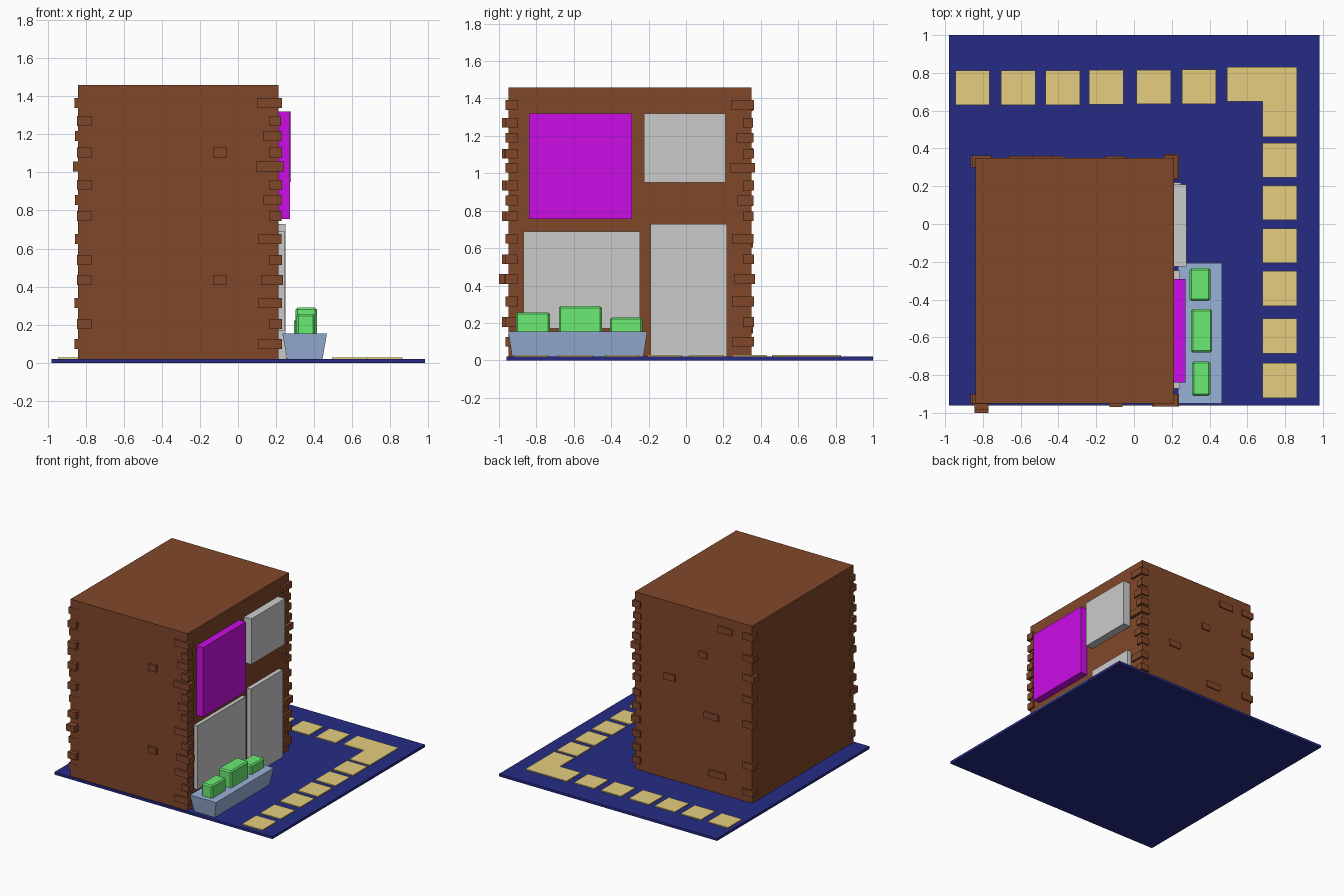
import bpy


def material(name, rgb):
    """Material from a display colour, converted to linear."""
    m = bpy.data.materials.new(name)
    m.diffuse_color = (*[((c + 0.055) / 1.055) ** 2.4 for c in rgb], 1)
    return m


BROWN = material("brick_brown", (0.505, 0.28, 0.165))
PURPLE = material("purple", (0.80, 0.05, 0.90))
NAVY = material("ground_navy", (0.15, 0.17, 0.52))
SAND = material("sand", (0.90, 0.81, 0.50))
BLUE = material("planter_blue", (0.60, 0.70, 0.85))
GREEN = material("leaf_green", (0.42, 0.92, 0.45))


def solid(name, verts, faces, mat=None):
    me = bpy.data.meshes.new(name)
    me.from_pydata(verts, [], faces)
    ob = bpy.data.objects.new(name, me)
    bpy.context.collection.objects.link(ob)
    if mat:
        me.materials.append(mat)
    return ob


def prism(name, bottom, top, z0, z1, mat=None):
    """Straight or tapered solid between two matching outlines."""
    n = len(bottom)
    verts = [(x, y, z0) for x, y in bottom] + [(x, y, z1) for x, y in top]
    faces = [tuple(reversed(range(n))), tuple(range(n, 2 * n))]
    faces += [(i, (i + 1) % n, n + (i + 1) % n, n + i) for i in range(n)]
    return solid(name, verts, faces, mat)


def rect(x0, x1, y0, y1):
    return [(x0, y0), (x1, y0), (x1, y1), (x0, y1)]


def box(name, x0, x1, y0, y1, z0, z1, mat=None):
    r = rect(x0, x1, y0, y1)
    return prism(name, r, r, z0, z1, mat)


# Ground slab and house body
box("ground", -0.98, 0.982, -0.96, 1.0, 0, 0.02, NAVY)
box("house_body", -0.84, 0.213, -0.95, 0.35, 0.02, 1.46, BROWN)

# Corner bricks: row height, reach along the wall, outward step
ROWS = [(0.10, 0.105, 0.018), (0.205, 0.045, 0.018), (0.315, 0.105, 0.018),
        (0.435, 0.09, 0.024), (0.54, 0.045, 0.018), (0.65, 0.105, 0.015),
        (0.77, 0.045, 0.015), (0.855, 0.075, 0.015), (0.935, 0.045, 0.018),
        (1.03, 0.115, 0.025), (1.105, 0.045, 0.018), (1.19, 0.08, 0.015),
        (1.27, 0.045, 0.012), (1.365, 0.11, 0.018)]
SHORT = (0.205, 0.435, 0.54, 0.77, 0.935, 1.105, 1.27)
for z, reach, out in ROWS:
    z0, z1 = z - 0.026, z + 0.026
    box("brick_front_right", 0.21 - reach, 0.213 + out, -0.966, -0.90, z0, z1, BROWN)
    box("brick_back_right", 0.16, 0.213 + out, 0.35 - reach, 0.345 + out, z0, z1, BROWN)
    if z in SHORT:
        step = 0.05 if z == 0.435 else 0.033
        box("brick_front_left", -0.845, -0.77, -0.95 - step, -0.90, z0, z1, BROWN)
    else:
        box("brick_front_left", -0.84 - out, -0.77, -0.952, -0.90, z0, z1, BROWN)
        box("brick_back_left", -0.84 - out, -0.755, 0.30, 0.362, z0, z1, BROWN)

# Loose bricks on the front and back walls
for z in (0.435, 1.105):
    box("brick_front", -0.13, -0.06, -0.97, -0.93, z - 0.026, z + 0.026, BROWN)
for x, z, w in [(-0.60, 1.36, 0.13), (-0.40, 1.11, 0.07), (-0.10, 0.85, 0.10),
                (-0.475, 0.63, 0.13), (-0.53, 0.17, 0.15)]:
    box("brick_back", x - w / 2, x + w / 2, 0.33, 0.359, z - 0.026, z + 0.026, BROWN)

# Windows and door on the right wall
box("purple_window", 0.20, 0.273, -0.84, -0.29, 0.755, 1.32, PURPLE)
box("upper_window", 0.20, 0.277, -0.225, 0.21, 0.95, 1.32)
box("lower_window", 0.20, 0.244, -0.87, -0.247, 0.17, 0.69)
box("door", 0.20, 0.249, -0.19, 0.22, 0.02, 0.73)

# Tapered planter with three chamfered bushes
prism("planter", rect(0.257, 0.444, -0.93, -0.228), rect(0.233, 0.467, -0.95, -0.207),
      0.02, 0.155, BLUE)
for x0, x1, y0, y1, z1 in [(0.307, 0.404, -0.91, -0.727, 0.257),
                           (0.302, 0.414, -0.68, -0.45, 0.29),
                           (0.295, 0.404, -0.407, -0.233, 0.23)]:
    bush = box("bush", x0, x1, y0, y1, 0.145, z1, GREEN)
    b = bush.modifiers.new("chamfer", 'BEVEL')
    b.width = 0.01
    b.segments = 1

# Stepping stones: back row, right column and the corner stone
for x, dy in ((-0.855, 0), (-0.612, 0), (-0.377, 0), (-0.147, 0.002), (0.104, 0.004), (0.344, 0.006)):
    box("paver_back", x - 0.091, x + 0.091, 0.63 + dy, 0.812 + dy, 0.015, 0.028, SAND)
for y in (0.338, 0.112, -0.115, -0.342, -0.593, -0.828):
    box("paver_right", 0.68, 0.863, y - 0.092, y + 0.092, 0.015, 0.028, SAND)
corner = [(0.493, 0.648), (0.68, 0.648), (0.68, 0.46), (0.863, 0.46), (0.863, 0.83), (0.493, 0.83)]
prism("paver_corner", corner, corner, 0.015, 0.028, SAND)
